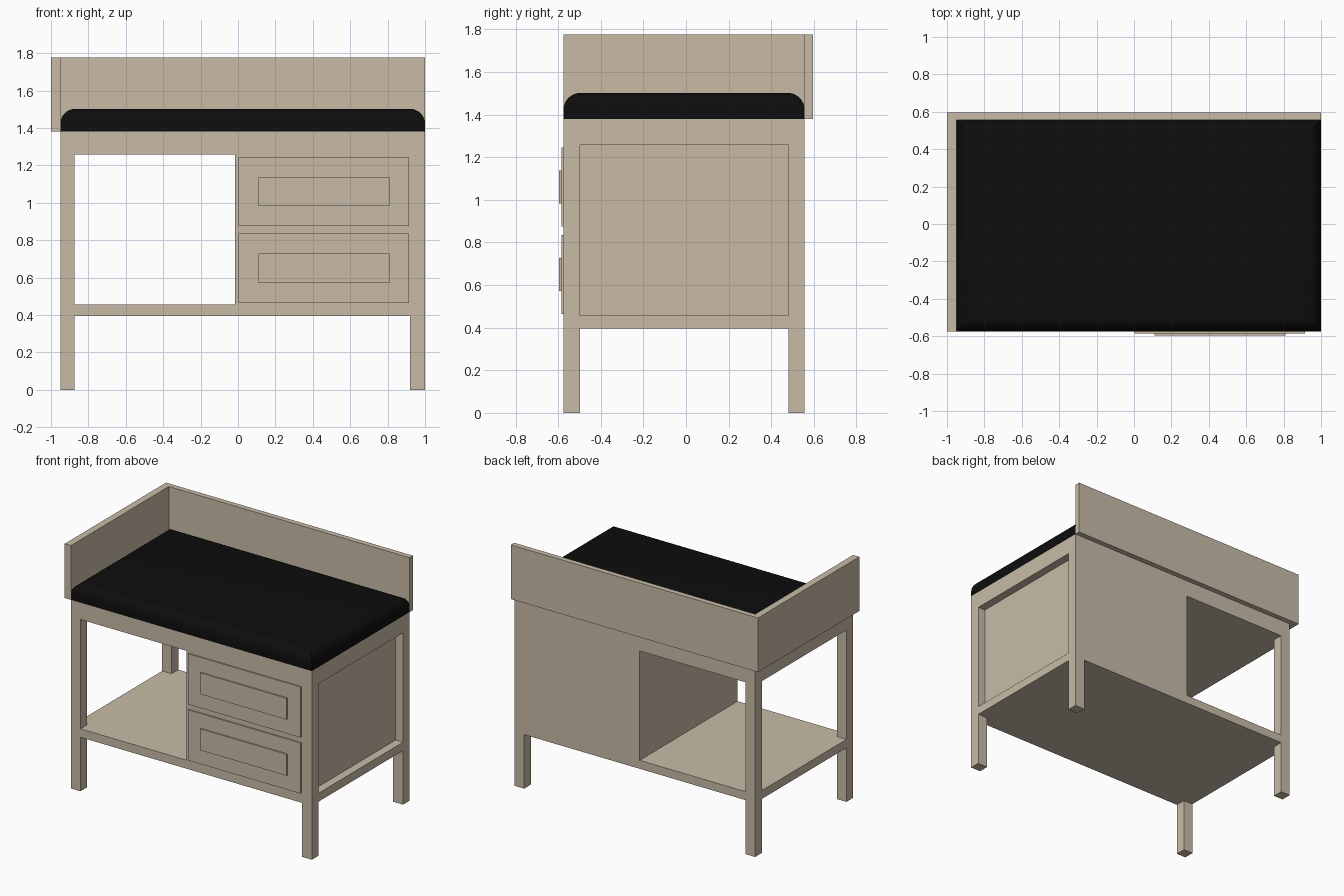
import bpy, bmesh

if "Cube" in bpy.data.objects:
    bpy.data.objects.remove(bpy.data.objects["Cube"])

def material(name, colour):
    m = bpy.data.materials.new(name)
    m.diffuse_color = (*colour, 1)
    m.use_nodes = True
    m.node_tree.nodes["Principled BSDF"].inputs["Base Color"].default_value = m.diffuse_color
    return m

WOOD = material("pale_wood", (0.58, 0.50, 0.39))
BLACK = material("black_vinyl", (0.004, 0.004, 0.004))

def box(name, x, y, z, mat=WOOD, round_top=0.0):
    """Box from (min, max) ranges, optionally with rounded top edges."""
    bm = bmesh.new()
    bmesh.ops.create_cube(bm, size=1)
    for v in bm.verts:
        v.co = [r[0] if c < 0 else r[1] for c, r in zip(v.co, (x, y, z))]
    if round_top:
        top = [e for e in bm.edges if all(v.co.z > z[1] - 1e-5 for v in e.verts)]
        bmesh.ops.bevel(bm, geom=top, offset=round_top, offset_type='OFFSET',
                        segments=8, profile=0.5, affect='EDGES')
    me = bpy.data.meshes.new(name)
    bm.to_mesh(me)
    bm.free()
    me.materials.append(mat)
    ob = bpy.data.objects.new(name, me)
    bpy.context.collection.objects.link(ob)
    return ob

X0, X1 = -0.95, 1.0          # body width
Y0, Y1 = -0.575, 0.557       # body depth
SHELF, BAY, TOP = 0.395, 0.457, 1.38
BAY_TOP = 1.257
FRONT, BACK = (Y0, -0.498), (0.48, Y1)

# Legs below the shelf and posts above it
for side, lx, px in (("left", (X0, -0.873), (X0, -0.873)),
                     ("right", (0.92, X1), (0.94, X1))):
    for end, y in (("front", FRONT), ("back", BACK)):
        box(f"{end}_{side}_leg", lx, y, (0, SHELF))
        box(f"{end}_{side}_post", px, y, (BAY, BAY_TOP))

# Shelf, table top and drawer cabinet (its right side sits recessed)
box("shelf", (X0, X1), (Y0, Y1), (SHELF, BAY))
box("table_top", (X0, X1), (Y0, Y1), (BAY_TOP, TOP))
box("cabinet", (-0.015, 0.94), (Y0, Y1), (BAY, BAY_TOP))

# Drawer fronts with raised panels
for name, z in (("lower", 0.465), ("upper", 0.875)):
    box(f"{name}_drawer_front", (0.003, 0.915), (-0.585, Y0), (z, z + 0.37))
    box(f"{name}_drawer_panel", (0.11, 0.81), (-0.596, -0.585),
        (z + 0.107, z + 0.263))

# Raised guards along the back and left
box("back_guard", (-1, 1), (Y1, 0.596), (TOP, 1.777))
box("left_guard", (-1, X0), (Y0, Y1), (TOP, 1.777))

# Padded top
pad = box("changing_pad", (X0, X1), (Y0, Y1), (TOP, 1.502), BLACK, 0.08)
bpy.context.view_layer.objects.active = pad
pad.select_set(True)
bpy.ops.object.shade_smooth_by_angle()
